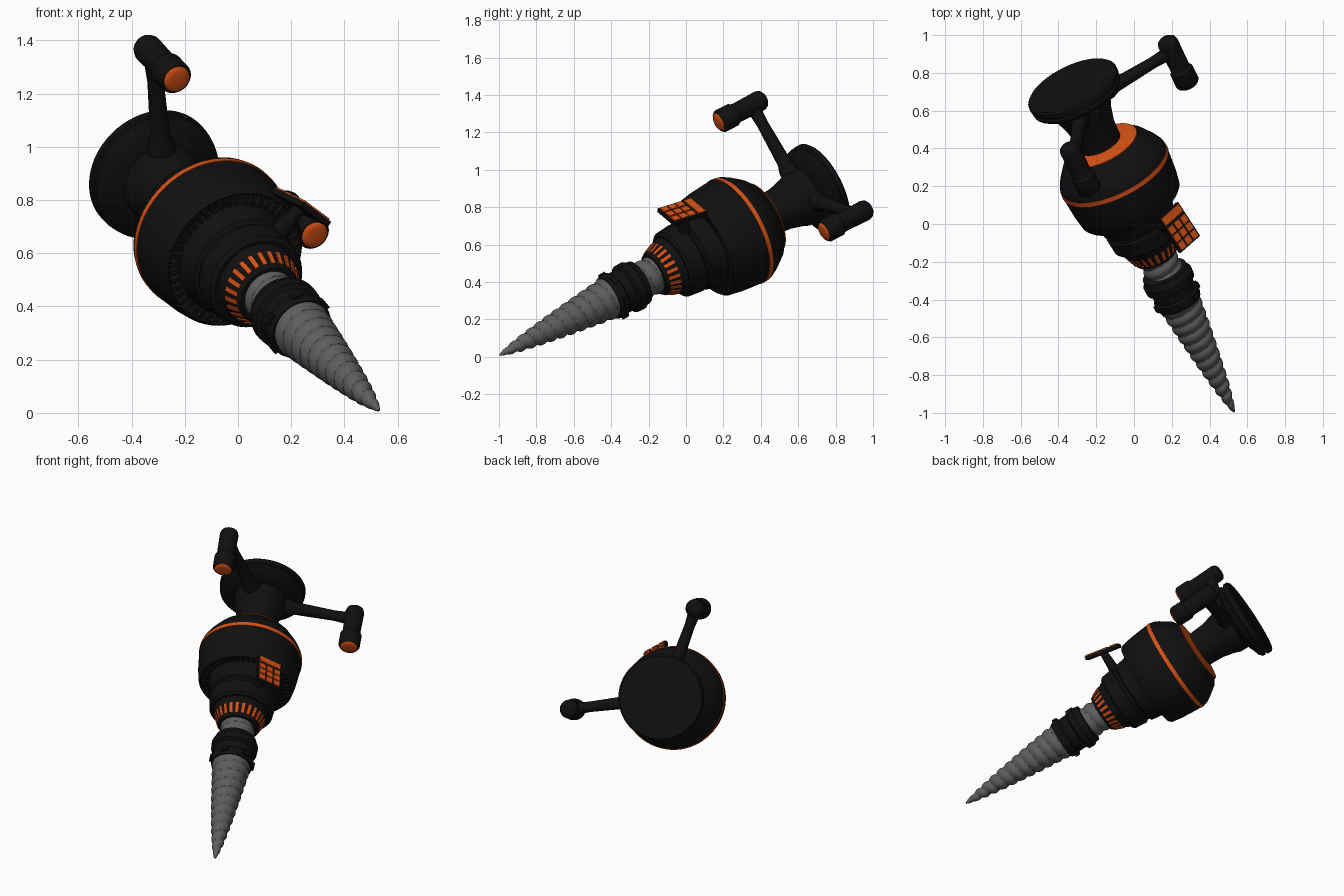
import bpy, bmesh, math
from mathutils import Matrix, Vector

cube = bpy.data.objects.get("Cube")
if cube:
    bpy.data.objects.remove(cube, do_unlink=True)


def material(name, rgb):
    m = bpy.data.materials.new(name)
    m.use_nodes = True
    m.diffuse_color = (*rgb, 1)
    m.node_tree.nodes["Principled BSDF"].inputs["Base Color"].default_value = (*rgb, 1)
    return m


black = material("matte black", (0.005, 0.005, 0.005))
grey = material("steel grey", (0.11, 0.11, 0.11))
orange = material("signal orange", (0.68, 0.085, 0.008))

# Tool frame: origin at the drill tip, z along the shaft, x toward the first handle
axis = Vector((-0.404, 0.812, 0.423)).normalized()
side = Vector((-0.071, -0.492, 0.868))
side = (side - axis * side.dot(axis)).normalized()
rot = Matrix((side, axis.cross(side), axis)).transposed().to_4x4()
TOOL = Matrix.Translation((0.53, -0.995, 0.01)) @ rot
made = []


def around(deg, r=0, s=0):
    """Frame turned about the shaft, moved out by r and along by s."""
    return Matrix.Rotation(math.radians(deg), 4, 'Z') @ Matrix.Translation((r, 0, s))


def finish(name, bm, mat, frame):
    bmesh.ops.recalc_face_normals(bm, faces=bm.faces)
    bm.transform(TOOL @ frame)
    me = bpy.data.meshes.new(name)
    bm.to_mesh(me)
    bm.free()
    me.materials.append(mat)
    ob = bpy.data.objects.new(name, me)
    bpy.context.collection.objects.link(ob)
    made.append(ob)
    return ob


def lathe(name, profile, mat, frame=Matrix(), segs=48, wobble=None):
    """Turn (distance, radius) points about z; wobble adds radius by (s, turn)."""
    bm = bmesh.new()
    rings = []
    for s, r in profile:
        ring = []
        for i in range(segs):
            t = i / segs
            q = r + (wobble(s, t) if wobble else 0)
            ring.append(bm.verts.new((q * math.cos(t * math.tau), q * math.sin(t * math.tau), s)))
        rings.append(ring)
    for a, b in zip(rings, rings[1:]):
        for i in range(segs):
            j = (i + 1) % segs
            bm.faces.new((a[i], a[j], b[j], b[i]))
    bm.faces.new(rings[0])
    bm.faces.new(rings[-1])
    return finish(name, bm, mat, frame)


def boxes(name, size, mat, frames, base=Matrix()):
    """One object made of equal boxes, one per frame."""
    bm = bmesh.new()
    for f in frames:
        bmesh.ops.create_cube(bm, size=1, matrix=f @ Matrix.Diagonal((*size, 1)))
    return finish(name, bm, mat, base)


# Threaded drill bit: tapered core with a helical ridge
PITCH = 0.062


def core(s):
    return 0.108 * min(1, s / 0.72) ** 0.72 + 0.004 if s < 0.72 else 0.1


def thread(s, t):
    return 0.011 * min(1, s / 0.12) * (abs(math.sin(math.pi * (s / PITCH - t))) - 0.6)


steps = 180
bit = [(1.04 * i / steps, core(1.04 * i / steps)) for i in range(steps + 1)]
lathe("drill_bit", bit, grey, segs=32, wobble=thread)

# Clamp collar around the bit
lathe("bit_collar", [(.715, .09), (.715, .12), (.735, .126), (.765, .126), (.775, .117),
                     (.825, .119), (.835, .137), (.875, .139), (.89, .128), (.915, .124),
                     (.92, .09)], black)
boxes("collar_lugs", (.02, .04, .03), black, [around(a, .125, .75) for a in range(0, 360, 60)])

# Chuck cone with its painted dashes
lathe("chuck", [(1.015, .09), (1.015, .117), (1.025, .122), (1.1, .152), (1.115, .162), (1.14, .165),
                (1.14, .09)], black)
slope = Matrix.Rotation(math.atan2(.03, .075), 4, 'Y')
boxes("chuck_dashes", (.008, .018, .062), orange,
      [around(a, .1375, 1.063) @ slope for a in range(0, 360, 15)])

# Stepped gearbox in front of the drum
lathe("gearbox", [(1.13, .1), (1.13, .175), (1.145, .19), (1.225, .198), (1.235, .188), (1.25, .188),
                  (1.26, .203), (1.32, .212), (1.335, .222), (1.4, .222)], black, segs=64)

# Main drum with a finned intake channel
lathe("drum", [(1.385, .2), (1.385, .264), (1.35, .264), (1.345, .272), (1.36, .284), (1.43, .296),
               (1.545, .306), (1.6, .303), (1.635, .285), (1.7, .24), (1.72, .21), (1.735, .2),
               (1.75, .1)], black, segs=64)
boxes("intake_fins", (.044, .02, .034), black, [around(a, .243, 1.366) for a in range(0, 360, 8)])
boxes("intake_slits", (.004, .008, .022), orange,
      [around(a + 4, .2625, 1.368) for a in range(0, 360, 8)])
lathe("drum_stripe", [(1.558, .29), (1.558, .309), (1.582, .308), (1.582, .29)], orange, segs=64)
lathe("rear_ring", [(1.73, .1), (1.733, .203), (1.738, .203), (1.754, .11)], orange, segs=64)

# Neck and rear push plate
lathe("neck", [(1.73, .113), (1.85, .12), (1.93, .14), (1.96, .152), (2.02, .155), (2.06, .16)], black)
lathe("push_plate", [(2.02, .1), (2.02, .165), (2.035, .2), (2.045, .232), (2.06, .25), (2.075, .253),
                     (2.08, .243), (2.09, .243), (2.095, .256), (2.12, .256), (2.13, .246),
                     (2.132, .01)], black, segs=64)

# Two side handles: arm, grip and painted end cap
lay = Matrix.Rotation(math.pi / 2, 4, 'Y')
for label, angle in (("first", 0), ("second", 117)):
    lathe(label + "_handle_arm", [(.1, .055), (.17, .052), (.21, .038), (.45, .031), (.52, .036),
                                  (.56, .045)], black, around(angle, 0, 2.0) @ lay, segs=24)
    lathe(label + "_handle_grip", [(1.785, .048), (1.783, .056), (1.795, .064), (1.875, .064),
                                   (1.885, .056), (1.9, .053), (2.0, .055), (2.05, .056),
                                   (2.07, .05), (2.083, .034), (2.087, .005)],
          black, around(angle, .565), segs=32)
    lathe(label + "_handle_cap", [(1.772, .03), (1.775, .044), (1.782, .052), (1.79, .052)],
          orange, around(angle, .565), segs=32)

# Keypad on a short stem
pad = around(49, .318, 1.234) @ Matrix.Rotation(math.radians(-12), 4, 'Y')
lathe("keypad_stem", [(.15, .04), (.22, .03), (.315, .024)], black,
      around(49, 0, 1.234) @ lay, segs=20)
boxes("keypad_plate", (.022, .155, .22), black, [Matrix()], pad)
boxes("keypad_bar", (.008, .14, .046), orange, [Matrix.Translation((.014, 0, .08))], pad)
boxes("keypad_keys", (.008, .04, .042), orange,
      [Matrix.Translation((.014, .049 * i, -.031 + .05 * j)) for i in (-1, 0, 1) for j in (-1, 0, 1)],
      pad)

# Smooth shading with sharp edges kept
bpy.ops.object.select_all(action='DESELECT')
for ob in made:
    ob.select_set(True)
bpy.context.view_layer.objects.active = made[0]
bpy.ops.object.shade_smooth_by_angle(angle=math.radians(35))
